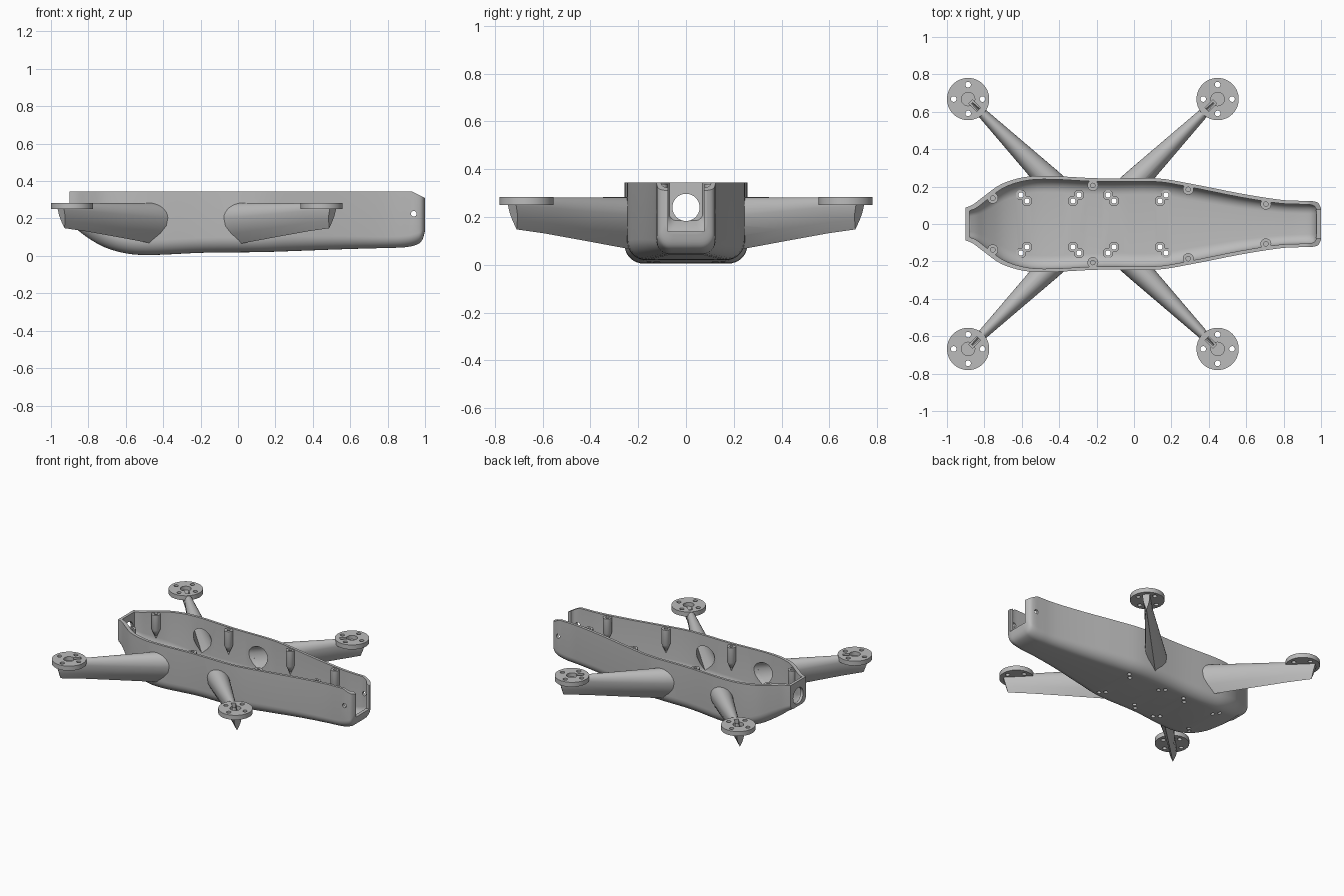
import bpy, bmesh, math
from mathutils import Matrix, Vector

cube = bpy.data.objects.get("Cube")
if cube:
    bpy.data.objects.remove(cube, do_unlink=True)

grey = bpy.data.materials.new("plain grey")
grey.use_nodes = True
grey.diffuse_color = (0.5, 0.5, 0.5, 1)
grey.node_tree.nodes["Principled BSDF"].inputs["Base Color"].default_value = (0.5, 0.5, 0.5, 1)

TOP, WALL = 0.345, 0.018


def finish(name, bm, matrix=None):
    bmesh.ops.recalc_face_normals(bm, faces=bm.faces)
    mesh = bpy.data.meshes.new(name)
    bm.to_mesh(mesh)
    bm.free()
    if matrix:
        mesh.transform(matrix)
    mesh.materials.append(grey)
    obj = bpy.data.objects.new(name, mesh)
    bpy.context.collection.objects.link(obj)
    return obj


def loft(name, rings, matrix=None):
    """Skin a row of closed rings and cap both ends."""
    bm = bmesh.new()
    rows = [[bm.verts.new(p) for p in ring] for ring in rings]
    n = len(rows[0])
    for a, b in zip(rows, rows[1:]):
        for i in range(n):
            j = (i + 1) % n
            bm.faces.new((a[i], a[j], b[j], b[i]))
    bm.faces.new(rows[0])
    bm.faces.new(rows[-1])
    return finish(name, bm, matrix)


def lathe(name, profile, place, closed=False, steps=28):
    """Turn a (radius, height) profile around the vertical axis."""
    bm = bmesh.new()
    pts = [bm.verts.new((r, 0, z)) for r, z in profile]
    pairs = list(zip(pts, pts[1:])) + ([(pts[-1], pts[0])] if closed else [])
    edges = [bm.edges.new(p) for p in pairs]
    bmesh.ops.spin(bm, geom=pts + edges, cent=(0, 0, 0), axis=(0, 0, 1),
                   angle=math.tau, steps=steps)
    bmesh.ops.remove_doubles(bm, verts=bm.verts, dist=1e-5)
    return finish(name, bm, Matrix.Translation(place))


def rod(centre, radius, length, axis="Z", sides=28):
    bm = bmesh.new()
    bmesh.ops.create_cone(bm, cap_ends=True, segments=sides, radius1=radius,
                          radius2=radius, depth=length)
    turn = {"X": Matrix.Rotation(math.pi / 2, 4, "Y"),
            "Y": Matrix.Rotation(math.pi / 2, 4, "X"), "Z": Matrix()}[axis]
    return finish("cutter", bm, Matrix.Translation(centre) @ turn)


def box(low, high, matrix=None):
    low, high = Vector(low), Vector(high)
    bm = bmesh.new()
    bmesh.ops.create_cube(bm, size=1)
    for v in bm.verts:
        v.co = (low + high) / 2 + v.co * (high - low)
    return finish("cutter", bm, matrix)


def cut(obj, cutters):
    bpy.context.view_layer.objects.active = obj
    for c in cutters:
        mod = obj.modifiers.new("cut", "BOOLEAN")
        mod.operation, mod.solver, mod.object = "DIFFERENCE", "EXACT", c
        bpy.ops.object.modifier_apply(modifier=mod.name)


def spline(points, steps=4):
    """Smooth curve through tuples of any size."""
    vs = [Vector(p) for p in points]
    out = []
    for i in range(len(vs) - 1):
        p0, p1, p2, p3 = vs[max(i - 1, 0)], vs[i], vs[i + 1], vs[min(i + 2, len(vs) - 1)]
        for k in range(steps):
            t = k / steps
            out.append(p1 + t / 2 * ((p2 - p0) + t * ((2 * p0 - 5 * p1 + 4 * p2 - p3)
                       + t * (3 * p1 - p0 - 3 * p2 + p3))))
    return out + [vs[-1]]


# Hull stations: x, half width, bottom height, corner radius
stations = spline([
    (-0.9, 0.088, 0.165, 0.04), (-0.86, 0.105, 0.14, 0.05), (-0.8, 0.15, 0.095, 0.07),
    (-0.71, 0.213, 0.045, 0.08), (-0.59, 0.25, 0.012, 0.08), (-0.45, 0.257, 0.005, 0.08),
    (-0.18, 0.244, 0.017, 0.08), (0.11, 0.245, 0.02, 0.08), (0.3, 0.216, 0.026, 0.08),
    (0.57, 0.163, 0.036, 0.07), (0.78, 0.13, 0.042, 0.06), (0.89, 0.124, 0.046, 0.06),
    (0.955, 0.122, 0.06, 0.06), (0.985, 0.112, 0.085, 0.05), (1.0, 0.085, 0.135, 0.04)])


def hull_ring(x, half, low, radius, top):
    side = [(half, top)]
    for k in range(9):
        a = k / 8 * math.pi / 2
        side.append((half - radius + radius * math.cos(a), low + radius - radius * math.sin(a)))
    return [(x, y, z) for y, z in side] + [(x, -y, z) for y, z in reversed(side)]


hull = loft("hull", [hull_ring(x, h, b, r, TOP - max(0, x - 0.93) / 2)
                     for x, h, b, r in stations])
cavity = loft("cutter", [hull_ring(0.05 + (x - 0.05) * 0.979, h - WALL, b + 0.02, r - 0.01, 0.6)
                         for x, h, b, r in stations])
cutters = [cavity, box((0.94, -0.075, 0.14), (1.1, 0.075, 0.6)),
           rod((-0.92, 0, 0.24), 0.057, 0.15, "X", 40),
           rod((0.94, 0, 0.225), 0.015, 0.5, "Y")]
helpers = list(cutters)
smooth = [hull]

# Screw pads on the floor, two square patterns of doubled holes
for centre in (-0.449, 0.016):
    for off in (0.155, 0.123):
        for sx in (-1, 1):
            for sy in (-1, 1):
                x, y = centre + sx * off, sy * off
                hole = rod((x, y, 0), 0.014, 0.2)
                cutters.append(hole)
                helpers.append(hole)
                smooth.append(lathe("floor_pad", [(0.014, 0.028), (0.028, 0.028),
                                    (0.028, 0.05), (0.014, 0.05)], (x, y, 0), True))

# Pointed screw posts along the rim
for x, y in ((-0.755, 0.138), (-0.22, 0.206), (0.29, 0.185), (0.705, 0.106)):
    for s in (-1, 1):
        smooth.append(lathe("rim_post", [(0, -0.18), (0.029, -0.11), (0.029, 0), (0.012, 0),
                                         (0.012, -0.08), (0, -0.08)], (x, s * y, 0.338)))


def arm_ring(s, half, top, mid, low, slant=0):
    """Teardrop section: round above, keel below."""
    pts = [(half * math.cos(k * math.pi / 16), mid + (top - mid) * math.sin(k * math.pi / 16))
           for k in range(17)]
    for u, v in ((-0.92, 0.3), (-0.62, 0.6), (0, 1), (0.62, 0.6), (0.92, 0.3)):
        pts.append((half * u, mid + (low - mid) * v))
    return [(s + slant * (0.25 - z), y, z) for y, z in pts]


# Arms with hollow cores and round motor mounts
for mx, toward in ((-0.887, 1), (0.447, -1)):
    for side in (-1, 1):
        my = side * 0.668
        m = Matrix.Translation((mx, my, 0)) @ Matrix.Rotation(math.atan2(-side, toward), 4, "Z")
        arm = loft("arm", [arm_ring(-0.085, 0.024, 0.28, 0.245, 0.148, 0.27),
                           arm_ring(0.1, 0.026, 0.281, 0.24, 0.132),
                           arm_ring(0.35, 0.046, 0.282, 0.222, 0.1),
                           arm_ring(0.6, 0.066, 0.283, 0.205, 0.067),
                           arm_ring(0.7, 0.072, 0.283, 0.2, 0.056)], m)
        core = loft("cutter", [arm_ring(0.03, 0.014, 0.262, 0.24, 0.19),
                               arm_ring(0.35, 0.033, 0.267, 0.22, 0.13),
                               arm_ring(0.6, 0.051, 0.268, 0.205, 0.095),
                               arm_ring(0.78, 0.06, 0.268, 0.2, 0.085)], m)
        slot = box((0.02, -0.014, 0.2), (0.08, 0.014, 0.4), m)
        recess = rod((mx, my, 0.306), 0.036, 0.1)
        mount = rod((mx, my, 0.267), 0.113, 0.033, "Z", 56)
        mount.name = "motor_mount"
        holes = [rod((mx + 0.077 * math.cos(a), my + 0.077 * math.sin(a), 0.267), 0.015, 0.1)
                 for a in (0, math.pi / 2, math.pi, -math.pi / 2)]
        cut(arm, [cavity, core, slot, recess])
        cut(mount, [slot, recess] + holes)
        cutters.append(core)
        helpers += [core, slot, recess] + holes
        smooth += [arm, mount]

cut(hull, cutters)
for helper in helpers:
    bpy.data.objects.remove(helper, do_unlink=True)

# Smooth the curved walls, keep the rims crisp
bpy.context.view_layer.update()
bpy.ops.object.select_all(action="DESELECT")
for obj in smooth:
    obj.select_set(True)
bpy.context.view_layer.objects.active = hull
bpy.ops.object.shade_smooth_by_angle(angle=math.radians(35))
